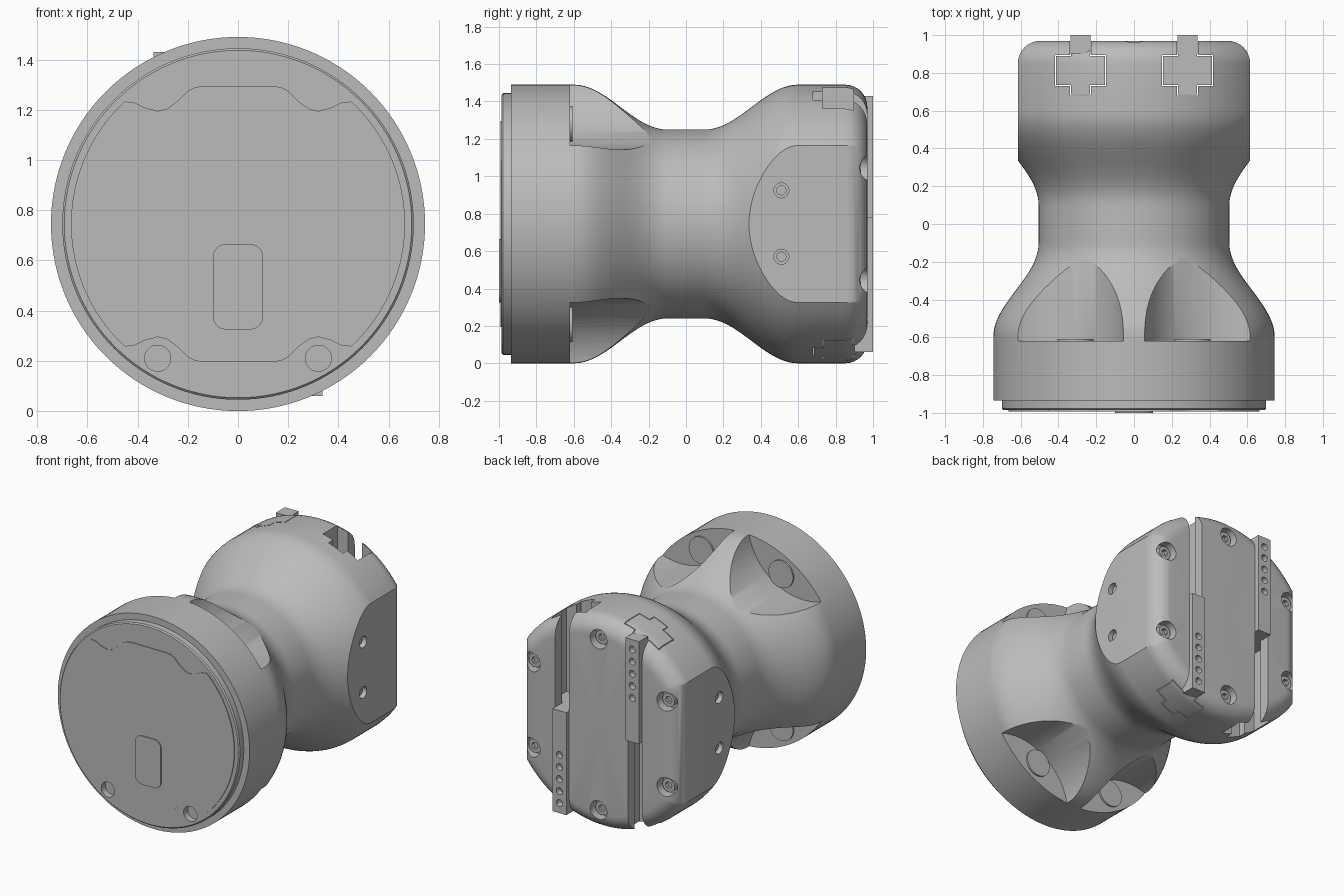
import bpy, bmesh, math
from mathutils import Vector

cube = bpy.data.objects.get("Cube")
if cube:
    bpy.data.objects.remove(cube, do_unlink=True)

CZ = 0.745          # height of the main axis
R = 0.745           # largest radius
grey = bpy.data.materials.new("machined grey")
grey.use_nodes = True
grey.diffuse_color = (0.5, 0.5, 0.5, 1)
grey.node_tree.nodes["Principled BSDF"].inputs["Base Color"].default_value = (0.5, 0.5, 0.5, 1)


def make(name, bm):
    bmesh.ops.recalc_face_normals(bm, faces=bm.faces)
    me = bpy.data.meshes.new(name)
    bm.to_mesh(me)
    bm.free()
    me.materials.append(grey)
    ob = bpy.data.objects.new(name, me)
    bpy.context.scene.collection.objects.link(ob)
    return ob


def prism(name, pts, axis, a, b):
    """Extrude a 2D outline along x (y,z), y (x,z) or z (x,y)."""
    place = {"x": lambda p, d: (d, p[0], p[1]),
             "y": lambda p, d: (p[0], d, p[1]),
             "z": lambda p, d: (p[0], p[1], d)}[axis]
    bm = bmesh.new()
    face = bm.faces.new([bm.verts.new(place(p, a)) for p in pts])
    out = bmesh.ops.extrude_face_region(bm, geom=[face])
    move = Vector(place((0, 0), b - a))
    bmesh.ops.translate(bm, vec=move,
                        verts=[v for v in out["geom"] if isinstance(v, bmesh.types.BMVert)])
    return make(name, bm)


def circle(u, v, r, n=32):
    return [(u + r * math.cos(2 * math.pi * i / n), v + r * math.sin(2 * math.pi * i / n))
            for i in range(n)]


def rect(u0, u1, v0, v1):
    return [(u0, v0), (u1, v0), (u1, v1), (u0, v1)]


def arc(u, v, r, start, end, n=8):
    angles = [math.radians(start + (end - start) * i / n) for i in range(n + 1)]
    return [(u + r * math.cos(t), v + r * math.sin(t)) for t in angles]


def revolve(name, profile, steps=128):
    """Spin (radius, y) points around the main axis."""
    bm = bmesh.new()
    vs = [bm.verts.new((r, y, CZ)) for r, y in profile]
    es = [bm.edges.new(pair) for pair in zip(vs, vs[1:])]
    bmesh.ops.spin(bm, geom=vs + es, cent=(0, 0, CZ), axis=(0, 1, 0),
                   angle=2 * math.pi, steps=steps, use_duplicate=False)
    bmesh.ops.remove_doubles(bm, verts=bm.verts, dist=0.0001)
    return make(name, bm)


def boolean(ob, cutter, operation="DIFFERENCE", keep=False):
    mod = ob.modifiers.new("cut", "BOOLEAN")
    mod.operation, mod.solver, mod.object = operation, "EXACT", cutter
    deps = bpy.context.evaluated_depsgraph_get()
    deps.update()
    me = bpy.data.meshes.new_from_object(ob.evaluated_get(deps))
    ob.modifiers.clear()
    ob.data = me
    if not keep:
        bpy.data.objects.remove(cutter, do_unlink=True)


def neck_radius(y):
    t = min(max((abs(y) - 0.1) / 0.5, 0), 1)
    return 0.505 + (R - 0.505) * (1 - math.cos(math.pi * t)) / 2


flare = [0.025 * i for i in range(25)]

# Flared base with four scooped screw pockets
base = revolve("flared_base", [(0, 0)] + [(neck_radius(y), -y) for y in flare]
               + [(R, -0.62), (R, -0.935), (0, -0.935)])
for sx in (-1, 1):
    for sz in (-1, 1):
        dx, dz = sx * 0.5, sz * math.cos(math.radians(30))
        boolean(base, prism("pocket_cutter", circle(dx * 0.955, CZ + dz * 0.955, 0.43, 96),
                            "y", -0.62, 0.05))
        prism("pocket_washer", circle(dx * 0.62, CZ + dz * 0.62, 0.095), "y", -0.63, -0.608)

# Front disc with two screw holes
disc = revolve("front_disc", [(0, -0.93), (0.7, -0.93), (0.7, -0.978), (0.692, -0.986), (0, -0.986)])
for sx in (-1, 1):
    boolean(disc, prism("hole_cutter", circle(sx * 0.32, 0.21, 0.052), "y", -1.1, -0.94))

# Raised front panel, notched around the screws
quarter = arc(0, 0, 0.665, 0, 44, 16) + [
    (0.45, 0.488), (0.41, 0.483), (0.37, 0.463), (0.32, 0.45), (0.28, 0.46),
    (0.24, 0.49), (0.2, 0.53), (0.17, 0.545), (0.13, 0.55)]
half = quarter + [(-x, z) for x, z in reversed(quarter)]
outline = half + [(x, -z) for x, z in reversed(half[1:-1])]
prism("front_panel", [(x, z + CZ) for x, z in outline], "y", -0.992, -0.98)

# Small rounded pad
pad = [p for sx, sz, s in ((1, 1, 0), (-1, 1, 90), (-1, -1, 180), (1, -1, 270))
       for p in arc(sx * 0.048, 0.495 + sz * 0.118, 0.052, s, s + 90)]
prism("front_pad", pad, "y", -1.0, -0.985)

# Rear head: rounded, with flat sides
head = revolve("rear_head", [(0, 0)] + [(neck_radius(y), y) for y in flare]
               + arc(R - 0.12, 0.85, 0.12, 0, 90) + [(0, 0.97)])
FLAT, ROUND = 0.615, 0.12
sides = ([(-FLAT, -0.1), (FLAT, -0.1)] + arc(FLAT - ROUND, 0.97 - ROUND, ROUND, 0, 90)
         + arc(ROUND - FLAT, 0.97 - ROUND, ROUND, 90, 180))
boolean(head, prism("side_cutter", sides, "z", -0.1, 1.6), "INTERSECT")


def cross(cx, gap, back):
    """Outline of the guide slot, or of a carriage with a gap around it."""
    n, w = 0.055 - gap, 0.135 - gap
    right = [(n, 0.68 + gap), (n, 0.73 + gap), (w, 0.73 + gap), (w, 0.895 - gap),
             (n, 0.895 - gap), (n, back)]
    return [(cx + x, y) for x, y in right] + [(cx - x, y) for x, y in reversed(right)]


# Two half-length jaw carriages with drilled bars
for sx, low, high in ((1, -0.1, 0.78), (-1, 0.71, 1.6)):
    cx = sx * 0.283
    carriage = prism("jaw_carriage", cross(cx, 0.005, 0.96), "z", low, high)
    boolean(carriage, head, "INTERSECT", keep=True)
    z0, z1 = max(low, 0.06), min(high, 1.43)
    bar = prism("jaw_bar", rect(cx - 0.053, cx + 0.053, 0.9, 1.0), "z", z0, z1)
    for i in range(5):
        z = z0 + 0.07 + 0.085 * i if sx > 0 else z1 - 0.07 - 0.085 * i
        boolean(bar, prism("hole_cutter", circle(cx, z, 0.024, 20), "y", 0.95, 1.1))

# Guide slots through the head
for sx in (-1, 1):
    boolean(head, prism("slot_cutter", cross(sx * 0.283, 0, 1.1), "z", -0.2, 1.7))

# Six counterbored screws on the back
for i in range(6):
    t = math.radians(30 + 60 * i)
    x, z = 0.6 * math.cos(t), CZ + 0.6 * math.sin(t)
    boolean(head, prism("bore_cutter", circle(x, z, 0.066), "y", 0.9, 1.1))
    screw = prism("back_screw", circle(x, z, 0.047), "y", 0.89, 0.935)
    boolean(screw, prism("socket_cutter", circle(x, z, 0.026, 6), "y", 0.91, 1.0))

# Two screws in each flat side
for sx in (-1, 1):
    for z in (0.57, 0.925):
        boolean(head, prism("bore_cutter", circle(0.51, z, 0.04), "x", sx * 0.57, sx * 0.7))
        prism("side_screw", circle(0.51, z, 0.027), "x", sx * 0.56, sx * 0.59)

# Smooth shading with sharp edges kept
for ob in bpy.context.scene.objects:
    if ob.type == "MESH" and ob.data.materials and ob.data.materials[0] == grey:
        ob.data.shade_smooth()
        ob.data.set_sharp_from_angle(angle=math.radians(30))
